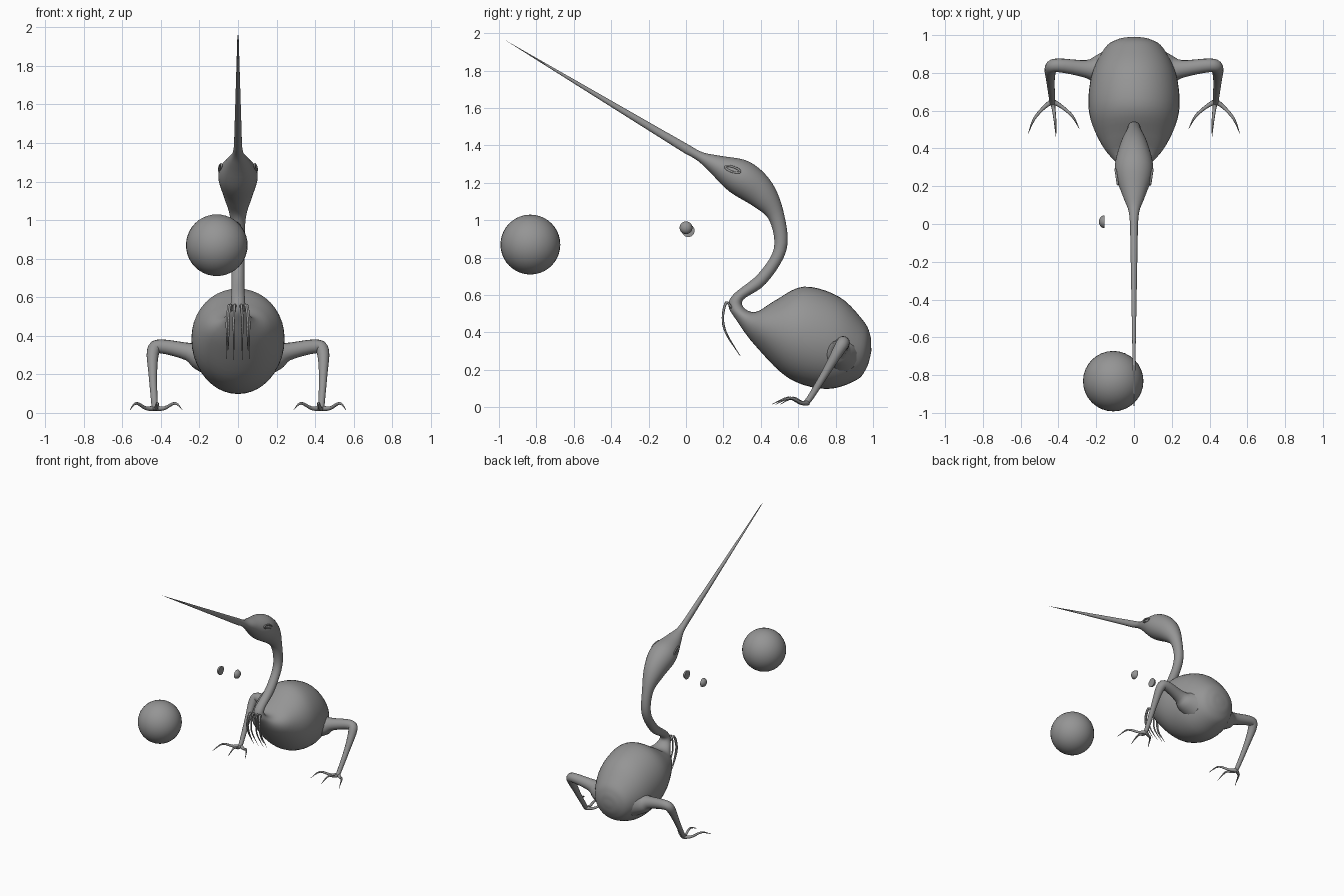
import bpy, bmesh, math
from mathutils import Vector

if "Cube" in bpy.data.objects:
    bpy.data.objects.remove(bpy.data.objects["Cube"])

grey = bpy.data.materials.new("plain_grey")
grey.diffuse_color = (0.3, 0.3, 0.3, 1)
grey.use_nodes = True
grey.node_tree.nodes["Principled BSDF"].inputs["Base Color"].default_value = grey.diffuse_color


def finish(name, bm):
    bmesh.ops.recalc_face_normals(bm, faces=bm.faces)
    me = bpy.data.meshes.new(name)
    bm.to_mesh(me)
    bm.free()
    me.materials.append(grey)
    for p in me.polygons:
        p.use_smooth = True
    ob = bpy.data.objects.new(name, me)
    bpy.context.collection.objects.link(ob)
    return ob


def spline(rows, steps=4):
    """Smooth curve through rows of numbers."""
    out = []
    for i in range(len(rows) - 1):
        quad = rows[max(i - 1, 0)], rows[i], rows[i + 1], rows[min(i + 2, len(rows) - 1)]
        for k in range(steps):
            t = k / steps
            out.append([b + .5 * t * (c - a + t * (2 * a - 5 * b + 4 * c - d + t * (3 * (b - c) + d - a)))
                        for a, b, c, d in zip(*quad)])
    return out + [list(rows[-1])]


def loft(bm, sections, start, end, n):
    """Skin rings given as (centre, axis_u, axis_v), closed with a point at each end."""
    rings = []
    for c, u, v in sections:
        rings.append([bm.verts.new(c + u * math.cos(t) + v * math.sin(t))
                      for t in (2 * math.pi * i / n for i in range(n))])
    for r, s in zip(rings, rings[1:]):
        for i in range(n):
            j = (i + 1) % n
            bm.faces.new((r[i], r[j], s[j], s[i]))
    for r, tip in ((rings[0], start), (rings[-1], end)):
        p = bm.verts.new(tip)
        for i in range(n):
            bm.faces.new((r[i], r[(i + 1) % n], p))


def tube(bm, rows, n=8):
    """Tapered tube through rows of x, y, z, radius."""
    rows = spline(rows)
    ps = [Vector(p[:3]) for p in rows]
    secs, u = [], None
    for i, p in enumerate(ps):
        d = (ps[min(i + 1, len(ps) - 1)] - ps[max(i - 1, 0)]).normalized()
        u = d.orthogonal() if u is None else u - d * u.dot(d)
        u.normalize()
        secs.append((p, u * rows[i][3], d.cross(u) * rows[i][3]))
    loft(bm, secs, ps[0], ps[-1], n)


# Body, neck and head: lower y, z, upper y, z, half width
body = [
    (.985, .27, .99, .33, .035), (.965, .21, .985, .385, .09), (.91, .145, .95, .46, .155),
    (.75, .098, .82, .59, .225), (.55, .155, .63, .645, .238), (.37, .33, .475, .57, .17),
    (.27, .465, .38, .512, .08), (.228, .54, .318, .525, .046),
]
neck = [
    (.255, .605, .306, .575, .036), (.385, .712, .428, .662, .034), (.47, .85, .537, .84, .034),
    (.445, 1.0, .525, 1.03, .041), (.36, 1.075, .46, 1.20, .076), (.23, 1.155, .34, 1.312, .102),
    (.125, 1.26, .18, 1.345, .06), (.06, 1.32, .09, 1.363, .03), (-.01, 1.36, .013, 1.404, .021),
]
# The beak runs straight from the head to its tip
bill_tip = Vector((0, -.97, 1.965))
rows = spline(body + neck, 5)
root = rows[-1]
for t in (.25, .5, .75, .98):
    k = 1 - t
    rows.append([root[0] * k - .97 * t, root[1] * k + 1.965 * t,
                 root[2] * k - .97 * t, root[3] * k + 1.965 * t, root[4] * k + .003 * t])
bm = bmesh.new()
secs = []
for ya, za, yb, zb, w in rows:
    a, b = Vector((0, ya, za)), Vector((0, yb, zb))
    secs.append(((a + b) / 2, Vector((w, 0, 0)), (b - a) / 2))
loft(bm, secs, Vector((0, .991, .30)), bill_tip, 40)
finish("body_neck_head_beak", bm)

# Legs, each with three curved toes
leg = [(.13, .82, .29, .11), (.20, .818, .297, .075), (.26, .822, .318, .046),
       (.40, .84, .345, .036), (.44, .825, .32, .033), (.442, .755, .20, .022),
       (.434, .67, .06, .017), (.433, .64, .022, .015)]
# Toe profile: forward fraction, sideways fraction, height, radius
toe = [(0, 0, .024, .015), (.2, .35, .024, .010), (.55, .75, .05, .007), (1, 1, .016, .001)]
spread = ((.127, .17), (-.143, .145), (-.02, .19))
for side, sx in (("left", -1), ("right", 1)):
    bm = bmesh.new()
    tube(bm, [(sx * x, y, z, r) for x, y, z, r in leg], 16)
    finish(side + "_leg", bm)
    bm = bmesh.new()
    for dx, length in spread:
        tube(bm, [(sx * (.433 + dx * s), .65 - length * f, z, r) for f, s, z, r in toe])
    finish(side + "_toes", bm)

# Eyelid rims on the sides of the head
for side, sx in (("left", -1), ("right", 1)):
    bm = bmesh.new()
    rim = []
    for i in range(13):
        t = math.pi * i / 6
        rim.append((sx * (.092 + .006 * math.cos(t)), .25 + .04 * math.cos(t),
                    1.272 - .012 * math.cos(t) + .014 * math.sin(t), .006))
    tube(bm, rim, 6)
    finish(side + "_eyelid", bm)

# Thin plumes hanging from the base of the neck
plume = [(.5, .245, .53, .006), (.8, .215, .56, .007), (1, .197, .48, .006), (1, .213, .40, .005)]
bm = bmesh.new()
for sx in (-1, 1):
    for x, y, z in ((.022, .29, .275), (.05, .25, .33), (.058, .285, .28)):
        path = [(sx * x * f, py, pz, r) for f, py, pz, r in plume]
        tube(bm, path + [(sx * x, y, z, .001)], 6)
finish("chest_plumes", bm)

# Floating ball
bm = bmesh.new()
bmesh.ops.create_uvsphere(bm, u_segments=32, v_segments=20, radius=.16)
bmesh.ops.translate(bm, verts=bm.verts, vec=(-.11, -.832, .87))
finish("ball", bm)

# Pair of small floating eye domes facing outwards
for side, sx, pos in (("left", -1, (-.157, .012, .944)), ("right", 1, (-.012, 0, .96))):
    bm = bmesh.new()
    bmesh.ops.create_uvsphere(bm, u_segments=24, v_segments=16, radius=.034)
    geom = bm.verts[:] + bm.edges[:] + bm.faces[:]
    bmesh.ops.bisect_plane(bm, geom=geom, plane_co=(0, 0, 0), plane_no=(-sx, 0, 0), clear_outer=True)
    bmesh.ops.holes_fill(bm, edges=[e for e in bm.edges if e.is_boundary])
    for v in bm.verts:
        v.co = Vector((v.co.x * .85, v.co.y, v.co.z)) + Vector(pos)
    ob = finish(side + "_eye_dome", bm)
    bpy.context.view_layer.objects.active = ob
    ob.select_set(True)
    bpy.ops.object.shade_smooth_by_angle()
    ob.select_set(False)
